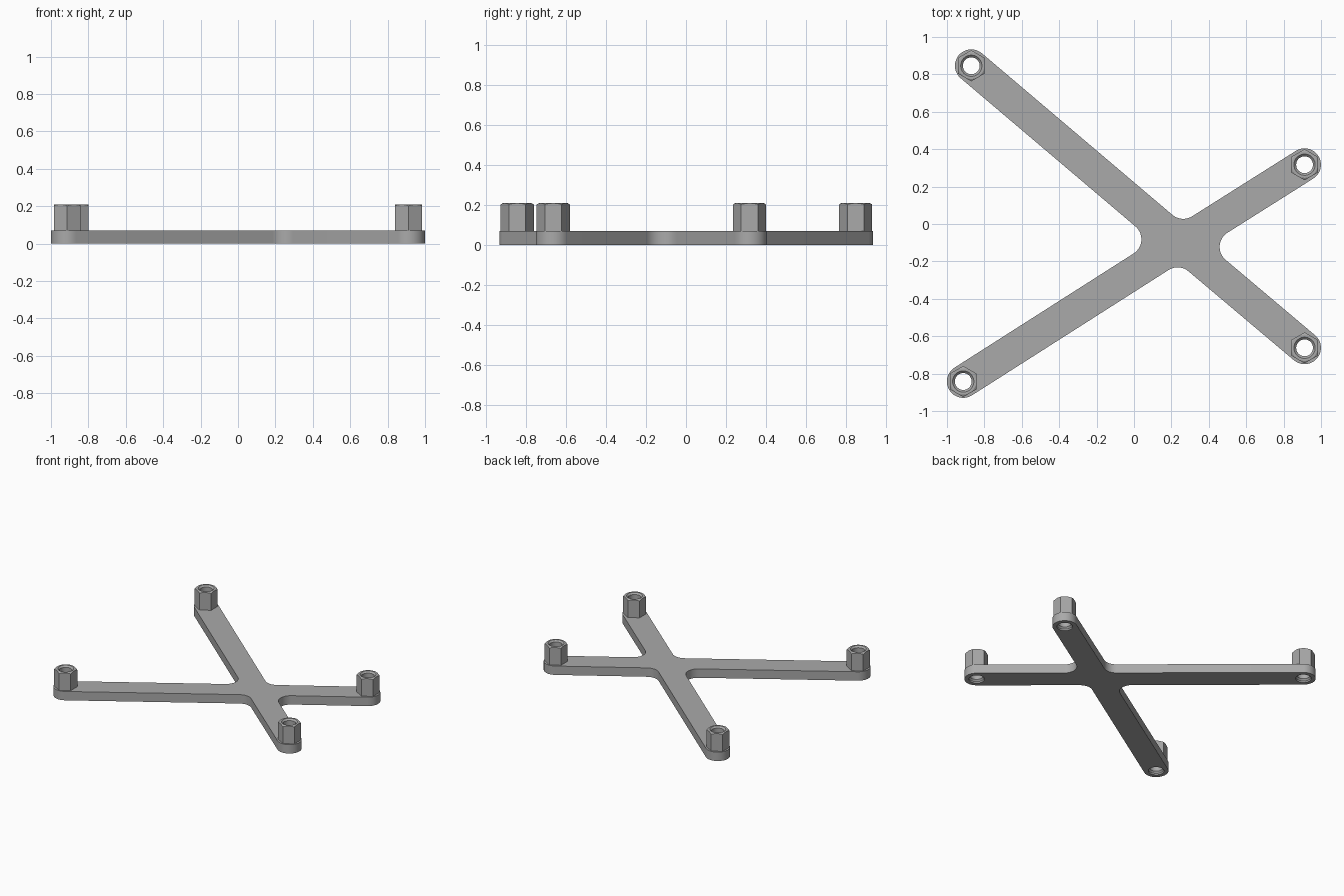
import bpy, bmesh, math
from mathutils import Vector

old = bpy.data.objects.get("Cube")
if old:
    bpy.data.objects.remove(old, do_unlink=True)

ENDS = [Vector(p) for p in ((0.912, 0.317), (-0.87, 0.846), (-0.913, -0.842), (0.912, -0.662))]
HUB = Vector((0.248, -0.102))
ARM = 0.0875        # arm half width
FILLET = 0.09
PLATE_H, TOP = 0.07, 0.21
HEX_R, HOLE_R = 0.083, 0.045

grey = bpy.data.materials.new("grey")
grey.use_nodes = True
grey.diffuse_color = (0.4, 0.4, 0.4, 1)
grey.node_tree.nodes["Principled BSDF"].inputs["Base Color"].default_value = (0.4, 0.4, 0.4, 1)


def finish(bm, name):
    bmesh.ops.recalc_face_normals(bm, faces=bm.faces)
    mesh = bpy.data.meshes.new(name)
    bm.to_mesh(mesh)
    bm.free()
    mesh.materials.append(grey)
    obj = bpy.data.objects.new(name, mesh)
    bpy.context.collection.objects.link(obj)
    return obj


def arc(centre, radius, start, sweep, steps):
    return [centre + radius * Vector((math.cos(start + sweep * i / steps),
                                      math.sin(start + sweep * i / steps)))
            for i in range(steps + 1)]


def stack(bm, centre, profile, sides, turn=0.0):
    """Closed solid of stacked rings given as (radius, z)."""
    rings = []
    for radius, z in profile:
        pts = arc(centre, radius, turn, math.tau, sides)[:-1]
        rings.append([bm.verts.new((p.x, p.y, z)) for p in pts])
    for a, b in zip(rings, rings[1:]):
        for i in range(sides):
            j = (i + 1) % sides
            bm.faces.new((a[i], a[j], b[j], b[i]))
    bm.faces.new(rings[0])
    bm.faces.new(rings[-1])


def cut(obj, tool, operation):
    mod = obj.modifiers.new(operation.title(), "BOOLEAN")
    mod.operation, mod.object, mod.solver = operation, tool, "EXACT"


def smooth(obj):
    bpy.ops.object.select_all(action="DESELECT")
    obj.select_set(True)
    bpy.context.view_layer.objects.active = obj
    bpy.ops.object.convert(target="MESH")
    bpy.ops.object.shade_smooth_by_angle(angle=math.radians(25))


# Cross plate outline: rounded arm tip, then the fillet to the next arm
outline = []
for i, end in enumerate(ENDS):
    d = (end - HUB).normalized()
    e = (ENDS[(i + 1) % 4] - HUB).normalized()
    ang = math.atan2(d.y, d.x)
    outline += arc(end, ARM, ang - math.pi / 2, math.pi, 20)
    between = d.angle(e)
    centre = HUB + (d + e).normalized() * (ARM + FILLET) / math.sin(between / 2)
    outline += arc(centre, FILLET, ang - math.pi / 2, between - math.pi, 14)

bm = bmesh.new()
base = bm.faces.new([bm.verts.new((p.x, p.y, 0)) for p in outline])
up = bmesh.ops.extrude_face_region(bm, geom=[base], use_keep_orig=True)
for v in up["geom"]:
    if isinstance(v, bmesh.types.BMVert):
        v.co.z = PLATE_H
plate = finish(bm, "cross_plate")

# Cutter for the through holes, widened at both mouths
bm = bmesh.new()
for end in ENDS:
    stack(bm, end, [(0.056, -0.02), (0.056, 0.012), (HOLE_R, 0.024), (HOLE_R, TOP - 0.012),
                    (0.058, TOP + 0.001), (0.058, TOP + 0.02)], 32)
holes = finish(bm, "hole_cutter")

# Cone that rounds off the top corners of the hexagonal standoffs
bm = bmesh.new()
for end in ENDS:
    stack(bm, end, [(0.1, 0), (0.1, TOP - 0.018), (0.07, TOP)], 48)
crown = finish(bm, "crown_cutter")

# Hexagonal standoffs, seated slightly into the plate
parts = [plate]
cut(plate, holes, "DIFFERENCE")
for name, end in zip(("back_left", "back_right", "front_right", "front_left"), ENDS):
    bm = bmesh.new()
    stack(bm, end, [(HEX_R, PLATE_H - 0.03), (HEX_R, TOP)], 6, math.pi / 6)
    post = finish(bm, name + "_standoff")
    cut(post, crown, "INTERSECT")
    cut(post, holes, "DIFFERENCE")
    parts.append(post)

for part in parts:
    smooth(part)
for tool in (holes, crown):
    tool.hide_render = True
    tool.hide_set(True)
